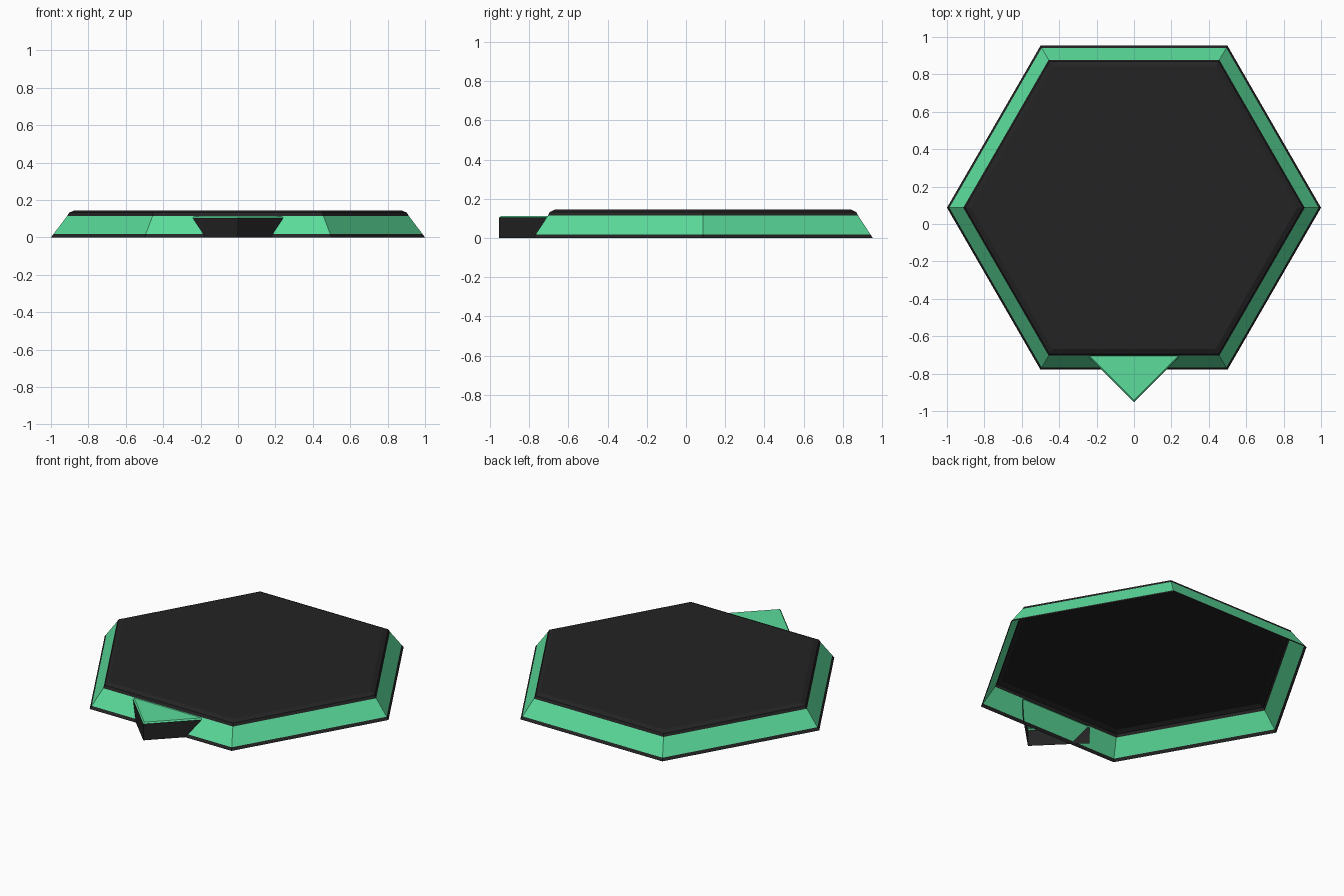
import bpy, bmesh, math

if "Cube" in bpy.data.objects:
    bpy.data.objects.remove(bpy.data.objects["Cube"])

CY = 0.087  # centre of the hexagon in y


def material(name, rgb):
    m = bpy.data.materials.new(name)
    m.diffuse_color = (*rgb, 1)
    m.use_nodes = True
    m.node_tree.nodes["Principled BSDF"].inputs["Base Color"].default_value = m.diffuse_color
    return m


green = material("mint_green", (0.105, 0.72, 0.33))
black = material("charcoal", (0.017, 0.017, 0.017))


def loft(name, rings, mat, closed=True, cap=False):
    """Skin a stack of point rings, optionally closing the last one."""
    bm = bmesh.new()
    rows = [[bm.verts.new(p) for p in ring] for ring in rings]
    n = len(rows[0])
    for a, b in zip(rows, rows[1:]):
        for i in range(n if closed else n - 1):
            j = (i + 1) % n
            bm.faces.new((a[i], a[j], b[j], b[i]))
    if cap:
        bm.faces.new(rows[-1])
    me = bpy.data.meshes.new(name)
    bm.to_mesh(me)
    bm.free()
    me.materials.append(mat)
    ob = bpy.data.objects.new(name, me)
    bpy.context.collection.objects.link(ob)
    return ob


def hexagon(r, z):
    return [(r * math.cos(i * math.pi / 3), CY + r * math.sin(i * math.pi / 3), z)
            for i in range(6)]


def chevron(inset, z):
    # right-angled arrow point facing the front
    d = inset * math.sqrt(2)
    back, tip = -0.70, -0.953 + d
    w = back - tip
    return [(-w, back, z), (0, tip, z), (w, back, z)]


# Hollow hexagonal tray, open underneath
loft("base_rim", [hexagon(1.0, 0), hexagon(0.987, 0.017)], black)
loft("sloped_wall", [hexagon(0.987, 0.017), hexagon(0.913, 0.115)], green)
loft("top_cap", [hexagon(0.913, 0.115), hexagon(0.903, 0.132),
                 hexagon(0.872, 0.145)], black, cap=True)

# Front pointer, open underneath and at the back
loft("pointer_wall", [chevron(0, 0), chevron(0, 0.104)], black, closed=False)
loft("pointer_top", [chevron(0, 0.104), chevron(0.007, 0.112)], green,
     closed=False, cap=True)
